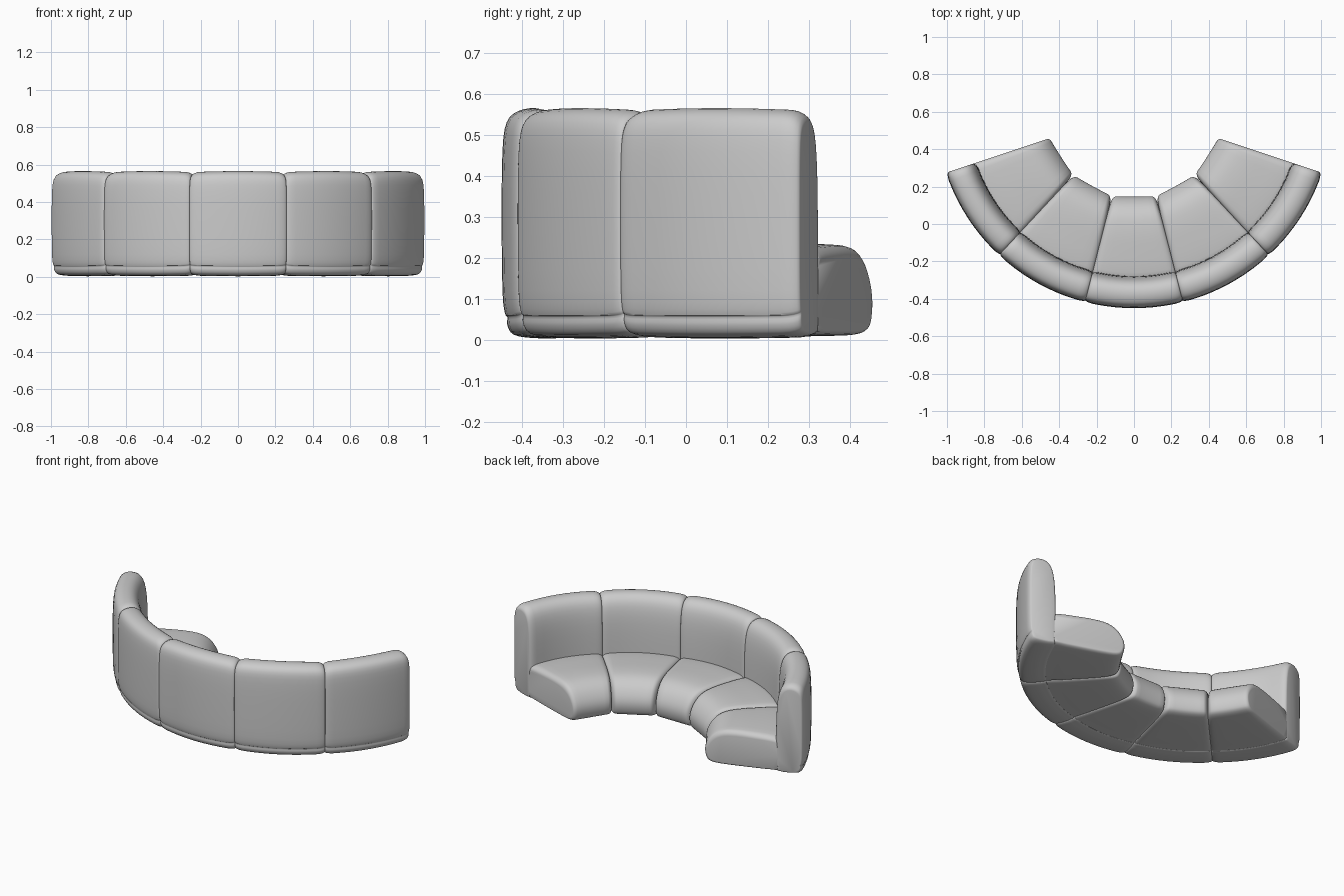
import bpy, bmesh
from math import sin, cos, sqrt, radians

if "Cube" in bpy.data.objects:
    bpy.data.objects.remove(bpy.data.objects["Cube"])

CY, SEG, COUNT = 0.61, radians(28.6), 5     # arc centre, angle per module, modules
CORNER = 0.19                               # rounded share of each half module

# Closed cross-sections as (radius from arc centre, height)
BACK = [(0.89, 0.03), (0.888, 0.22), (0.893, 0.40), (0.908, 0.50), (0.935, 0.548),
        (0.975, 0.565), (1.02, 0.558), (1.048, 0.53), (1.058, 0.46), (1.06, 0.30),
        (1.058, 0.12), (1.052, 0.065), (1.046, 0.055), (1.046, 0.035),
        (1.03, 0.012), (0.98, 0.004), (0.91, 0.006)]
SEAT = [(0.905, 0.02), (0.905, 0.12), (0.90, 0.21), (0.87, 0.227), (0.75, 0.234),
        (0.65, 0.235), (0.57, 0.225), (0.515, 0.195), (0.478, 0.145), (0.464, 0.095),
        (0.472, 0.045), (0.495, 0.02), (0.56, 0.01), (0.72, 0.008), (0.87, 0.01)]


def smooth_loop(pts, steps=3):
    """Catmull-Rom rounding of a closed profile."""
    out, n = [], len(pts)
    for i in range(n):
        a, b, c, d = (pts[(i + k) % n] for k in (-1, 0, 1, 2))
        for s in range(steps):
            t = s / steps
            out.append(tuple(0.5 * (2 * q + (r - p) * t + (2 * p - 5 * q + 4 * r - w) * t * t
                                    + (3 * q - p - 3 * r + w) * t ** 3)
                             for p, q, r, w in zip(a, b, c, d)))
    return out


def cushion(name, profile, mid, ends, puff):
    """Sweep a profile through one module, pulling it in towards both ends.
    ends: (inner, outer, top) inset for the low and the high end."""
    prof = smooth_loop(profile)
    r0, r1 = min(p[0] for p in prof), max(p[0] for p in prof)
    z0, z1 = min(p[1] for p in prof), max(p[1] for p in prof)
    edge = [1 - CORNER * k for k in (0, 0.04, 0.15, 0.35, 0.62, 1)]
    core = [0.6, 0.4, 0.2]
    stations = [-u for u in edge + core] + [0] + (edge + core)[::-1]
    bm = bmesh.new()
    rings = []
    for u in stations:
        k = max(0, 1 - (1 - abs(u)) / CORNER)
        f = 1 - sqrt(max(0, 1 - k * k))
        inner, outer, top = (e * f for e in ends[u > 0])
        inner += puff * u * u
        top += 0.006 * u * u
        th = mid + u * SEG / 2
        ring = []
        for r, z in prof:
            a, b = (r - r0) / (r1 - r0), (z - z0) / (z1 - z0)
            r += inner * (1 - a) - outer * a
            z += top * 0.5 * (1 - b) - top * b
            ring.append(bm.verts.new((r * sin(th), CY - r * cos(th), z)))
        rings.append(ring)
    n = len(prof)
    for p, q in zip(rings, rings[1:]):
        for i in range(n):
            j = (i + 1) % n
            bm.faces.new((p[i], p[j], q[j], q[i]))
    bm.faces.new(rings[0])
    bm.faces.new(rings[-1])
    bmesh.ops.recalc_face_normals(bm, faces=bm.faces)
    me = bpy.data.meshes.new(name)
    bm.to_mesh(me)
    bm.free()
    ob = bpy.data.objects.new(name, me)
    bpy.context.collection.objects.link(ob)
    ob.select_set(True)
    bpy.context.view_layer.objects.active = ob


# Five wedge modules, each a backrest and a seat; outermost ends are free
for m in range(COUNT):
    mid = (m - (COUNT - 1) / 2) * SEG
    free = (m == 0, m == COUNT - 1)
    cushion(f"backrest_{m + 1}", BACK, mid,
            [(0.02, 0.015, 0.03) if e else (0.01, 0.01, 0.018) for e in free], 0.0)
    cushion(f"seat_{m + 1}", SEAT, mid,
            [(0.015, 0.0, 0.03) if e else (0.045, 0.0, 0.02) for e in free], 0.012)

bpy.ops.object.shade_smooth_by_angle(angle=radians(40))
